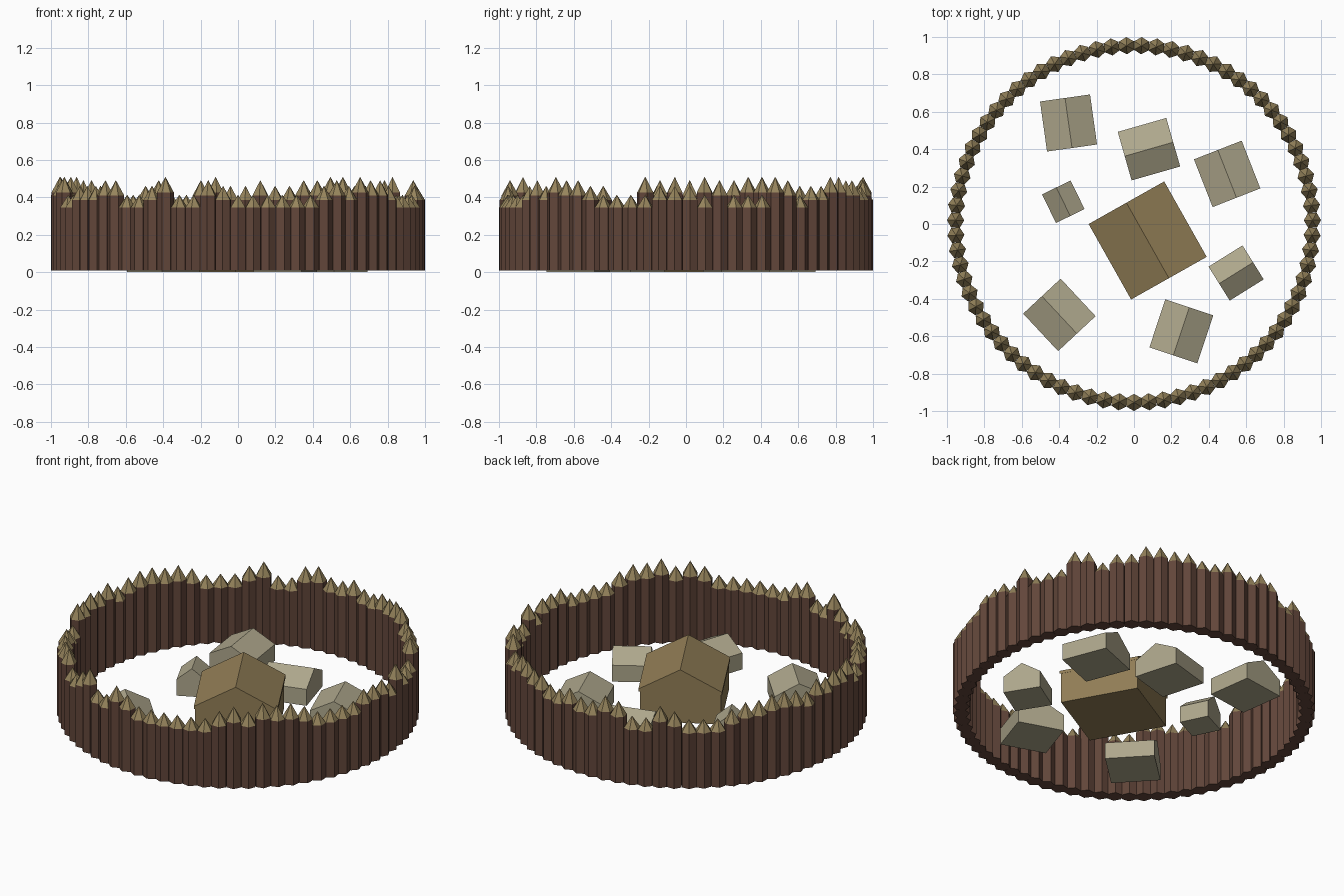
import bpy, bmesh, math, random
from mathutils import Matrix

if "Cube" in bpy.data.objects:
    bpy.data.objects.remove(bpy.data.objects["Cube"])

random.seed(4)


def material(name, r, g, b):
    m = bpy.data.materials.new(name)
    lin = [((c / 255 + 0.055) / 1.055) ** 2.4 for c in (r, g, b)]
    m.diffuse_color = (*lin, 1)
    m.use_nodes = True
    m.node_tree.nodes["Principled BSDF"].inputs["Base Color"].default_value = m.diffuse_color
    return m


BARK = material("dark bark", 98, 70, 58)
CUT = material("cut wood", 150, 132, 92)
HALL = material("hall timber", 146, 126, 86)
HUT = material("hut plaster", 174, 167, 140)


def make_object(name, bm, mats):
    bmesh.ops.recalc_face_normals(bm, faces=bm.faces)
    me = bpy.data.meshes.new(name)
    bm.to_mesh(me)
    bm.free()
    for m in mats:
        me.materials.append(m)
    ob = bpy.data.objects.new(name, me)
    bpy.context.collection.objects.link(ob)
    return ob


def extruded(name, profile, length, x, y, angle, mat):
    """Profile in (across, up), extruded along the ridge direction."""
    bm = bmesh.new()
    face = bm.faces.new([bm.verts.new((-length / 2, a, z)) for a, z in profile])
    ext = bmesh.ops.extrude_face_region(bm, geom=[face])
    for v in ext["geom"]:
        if isinstance(v, bmesh.types.BMVert):
            v.co.x += length
    bm.transform(Matrix.Translation((x, y, 0)) @
                 Matrix.Rotation(math.radians(angle), 4, 'Z'))
    return make_object(name, bm, [mat])


def house_profile(w, eave, ridge):
    return [(-w, 0), (w, 0), (w, eave), (0, ridge), (-w, eave)]


# Palisade: hexagonal stakes with pointed tips
COUNT, RING, R, BASE = 75, 0.954, 0.046, 0.01
LOW = [(4, 8), (12, 26), (38, 42), (104, 112), (125, 137), (198, 203),
       (229, 239), (248, 257), (267, 281), (283, 294), (331, 348)]
bm = bmesh.new()
for i in range(COUNT):
    deg = (270 + i * 360 / COUNT) % 360
    ang = math.radians(deg)
    low = any(a <= deg <= b for a, b in LOW)
    rim = 0.345 if low else random.choice((0.385, 0.41, 0.425))
    tip_z = rim * 1.2
    cx, cy = RING * math.cos(ang), RING * math.sin(ang)

    def ring(z):
        return [bm.verts.new((cx + R * math.cos(ang + k * math.pi / 3),
                              cy + R * math.sin(ang + k * math.pi / 3), z))
                for k in range(6)]
    lower, upper = ring(BASE), ring(rim)
    tip = bm.verts.new((cx, cy, tip_z))
    bm.faces.new(lower[::-1])
    for k in range(6):
        n = (k + 1) % 6
        bm.faces.new((lower[k], lower[n], upper[n], upper[k]))
        bm.faces.new((upper[k], upper[n], tip)).material_index = 1
make_object("palisade", bm, [BARK, CUT])

# Great hall: walls and a thin gable roof slab
HX, HY, HA = 0.073, -0.088, -60.6
extruded("hall_walls", house_profile(0.225, 0.185, 0.305), 0.45, HX, HY, HA, HALL)
extruded("hall_roof", [(-0.232, 0.18), (0, 0.304), (0.232, 0.18),
                       (0.232, 0.198), (0, 0.325), (-0.232, 0.198)],
         0.463, HX, HY, HA, HALL)

# Small huts: x, y, ridge angle, side
for x, y, angle, side in [(-0.35, 0.54, -82, 0.27), (0.08, 0.40, 16, 0.27),
                          (0.498, 0.268, -68.6, 0.274), (-0.378, 0.119, -64, 0.17),
                          (0.546, -0.262, 32, 0.214), (-0.399, -0.486, -47, 0.274),
                          (0.253, -0.574, 71.6, 0.27)]:
    extruded("hut", house_profile(side / 2, 0.10, 0.17), side, x, y, angle, HUT)
